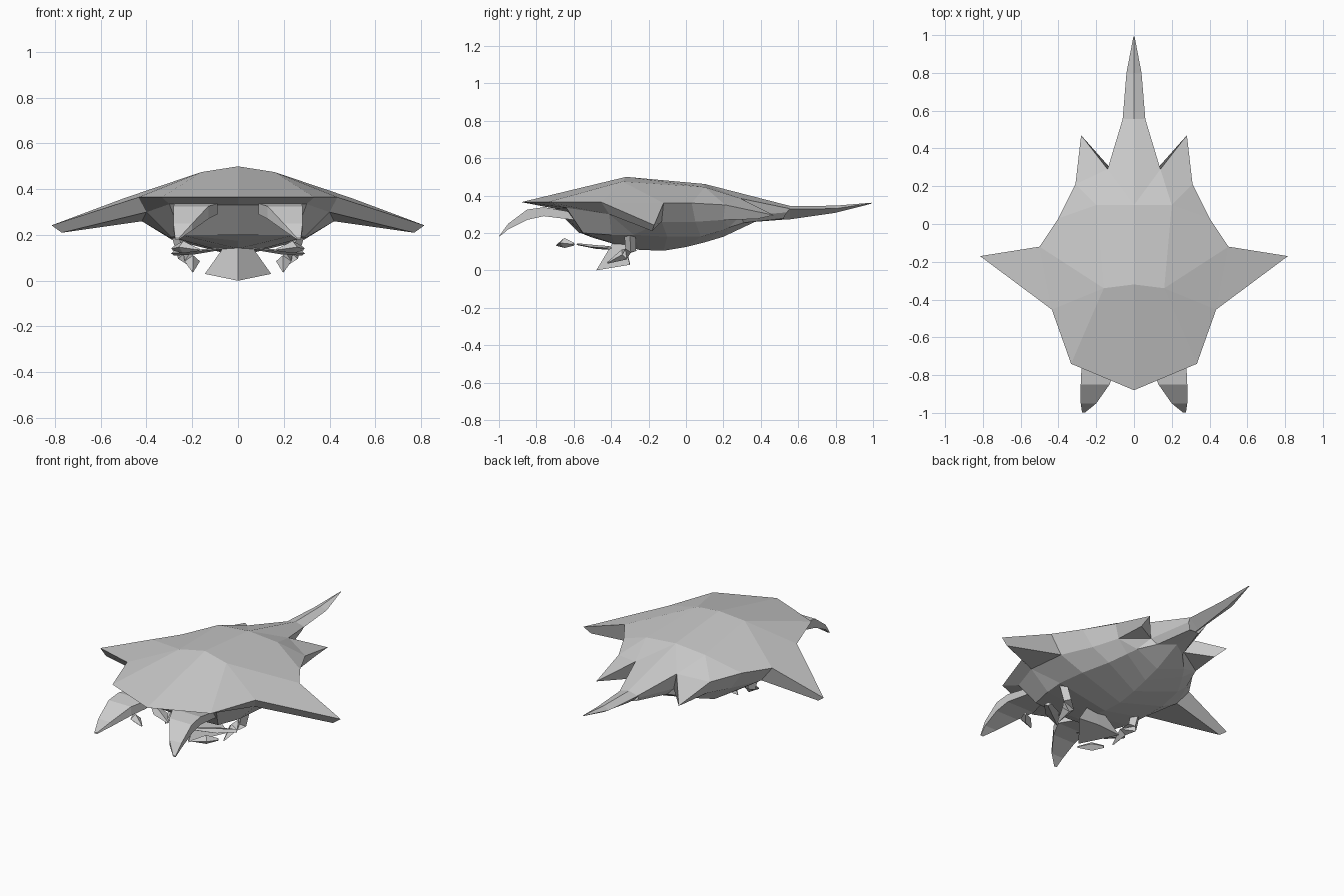
import bpy, bmesh
from mathutils import Vector

if "Cube" in bpy.data.objects:
    bpy.data.objects.remove(bpy.data.objects["Cube"])


def build(name, verts, faces):
    """Make one half of a part and mirror it across x."""
    bm = bmesh.new()
    vs = [bm.verts.new(v) for v in verts]
    for f in faces:
        bm.faces.new([vs[i] for i in f])
    bmesh.ops.remove_doubles(bm, verts=bm.verts, dist=0.0005)
    bmesh.ops.recalc_face_normals(bm, faces=bm.faces)
    me = bpy.data.meshes.new(name)
    bm.to_mesh(me)
    bm.free()
    ob = bpy.data.objects.new(name, me)
    bpy.context.collection.objects.link(ob)
    mod = ob.modifiers.new("Mirror", 'MIRROR')
    mod.use_clip = True
    return ob


def loft(name, rings):
    """Join closed rings of equal size and cap both ends."""
    n = len(rings[0])
    faces = [(r * n + i, r * n + (i + 1) % n, (r + 1) * n + (i + 1) % n, (r + 1) * n + i)
             for r in range(len(rings) - 1) for i in range(n)]
    faces += [tuple(range(n)), tuple(range((len(rings) - 1) * n, len(rings) * n))]
    return build(name, [v for r in rings for v in r], faces)


def limb(name, path, sizes):
    """Four sided limb along a path; sizes are (width, height) per point."""
    pts = [Vector(p) for p in path]
    rings = []
    for i, p in enumerate(pts):
        t = (pts[min(i + 1, len(pts) - 1)] - pts[max(i - 1, 0)]).normalized()
        ref = Vector((0, 0, 1)) if abs(t.z) < 0.8 else Vector((0, 1, 0))
        side = t.cross(ref).normalized()
        up = side.cross(t)
        w, h = sizes[i]
        rings.append([p + side * w, p + up * h, p - side * w, p - up * h])
    return loft(name, rings)


# Carapace rim, then rows going under the body to the keel
rim = [(0, -.88, .365), (.333, -.74, .365), (.435, -.453, .365), (.815, -.17, .242),
       (.5, -.12, .36), (.4, .03, .36), (.31, .21, .35), (.28, .47, .295),
       (.14, .29, .385), (.06, .555, .33)]
mid = [(0, -.7, .33), (.3, -.64, .335), (.4, -.41, .3), (.77, -.18, .21),
       (.42, -.13, .26), (.34, .05, .26), (.28, .2, .27), (.265, .38, .275),
       (.12, .29, .29), (.055, .54, .31)]
low = [(0, -.57, .2), (.25, -.55, .2), (.29, -.4, .19), (.3, -.28, .19),
       (.29, -.1, .18), (.25, .08, .18), (.2, .18, .21), (.17, .23, .23),
       (.09, .31, .255), (.03, .52, .278)]
keel = [(0, y, z) for y, z in ((-.56, .199), (-.5, .175), (-.38, .14), (-.25, .11), (-.12, .105),
                               (0, .125), (.1, .15), (.2, .18), (.37, .26), (.53, .272))]
# Raised points on the back of the carapace
back = [(0, -.32, .5), (.16, -.34, .475), (0, .1, .462), (.2, .1, .445), (0, .555, .345)]
P, Q, R, S, T = range(40, 45)
spikes = (2, 3, 6, 7)
faces = [(r * 10 + i, r * 10 + i + 1, r * 10 + i + 11, r * 10 + i + 10)
         for r in range(3) for i in range(9) if not (r == 1 and i in spikes)]
# Undersides of the side and rear spikes, and the belly beside them
for i in (2, 6):
    faces += [(10 + i, 11 + i, 12 + i), (10 + i, 12 + i, 21 + i),
              (10 + i, 21 + i, 20 + i), (12 + i, 22 + i, 21 + i)]
# Top plates
faces += [(0, 1, Q, P), (1, 2, Q), (2, 4, Q), (2, 3, 4), (Q, 4, 5, S), (P, Q, S, R),
          (5, 6, S), (6, 8, S), (6, 7, 8), (R, S, 8), (R, 8, 9, T)]
build("carapace", rim + mid + low + keel + back, faces)

# Tail spike: half sections on the centre plane
tail = []
for y, w, top, side, bot in ((.5, .062, .345, .328, .27), (.555, .06, .344, .328, .273),
                             (.8, .04, .346, .33, .308), (.993, .003, .362, .36, .357)):
    tail += [(0, y, top), (w, y, side), (0, y, bot)]
build("tail_spike", tail, [(3 * k + j, 3 * k + j + 1, 3 * k + j + 4, 3 * k + j + 3)
                           for k in range(3) for j in range(2)] + [(9, 10, 11)])

# Large hooked front claws
loft("front_claws", [[(a, y, d), (b, y, d), (b, y, c), (a, y, c)] for a, b, y, c, d in (
    (.15, .27, -.6, .27, .31), (.09, .278, -.76, .29, .338), (.13, .282, -.85, .27, .325),
    (.2, .282, -.95, .22, .25), (.258, .275, -.997, .18, .187))])

# Small mouth claws and slender feelers
limb("mouth_claws", [(.285, -.6, .14), (.24, -.65, .147), (.17, -.69, .135)],
     [(.008, .008), (.03, .027), (.005, .005)])
limb("feelers", [(.28, -.41, .12), (.19, -.48, .125), (.07, -.58, .14)],
     [(.02, .01), (.04, .01), (.006, .005)])

# Rear walking legs
limb("legs", [(.26, -.3, .2), (.235, -.295, .11), (.2, -.33, .085), (.198, -.42, .04)],
     [(.03, .03), (.03, .03), (.035, .03), (.004, .004)])

# Fan shaped fin below the belly
build("belly_fin", [(0, -.39, .15), (.06, -.33, .15), (.145, -.3, .03), (0, -.48, .0),
                    (0, -.3, .04), (0, -.33, .15)],
      [(0, 1, 2, 3), (3, 2, 4), (1, 5, 4, 2), (0, 5, 1)])
